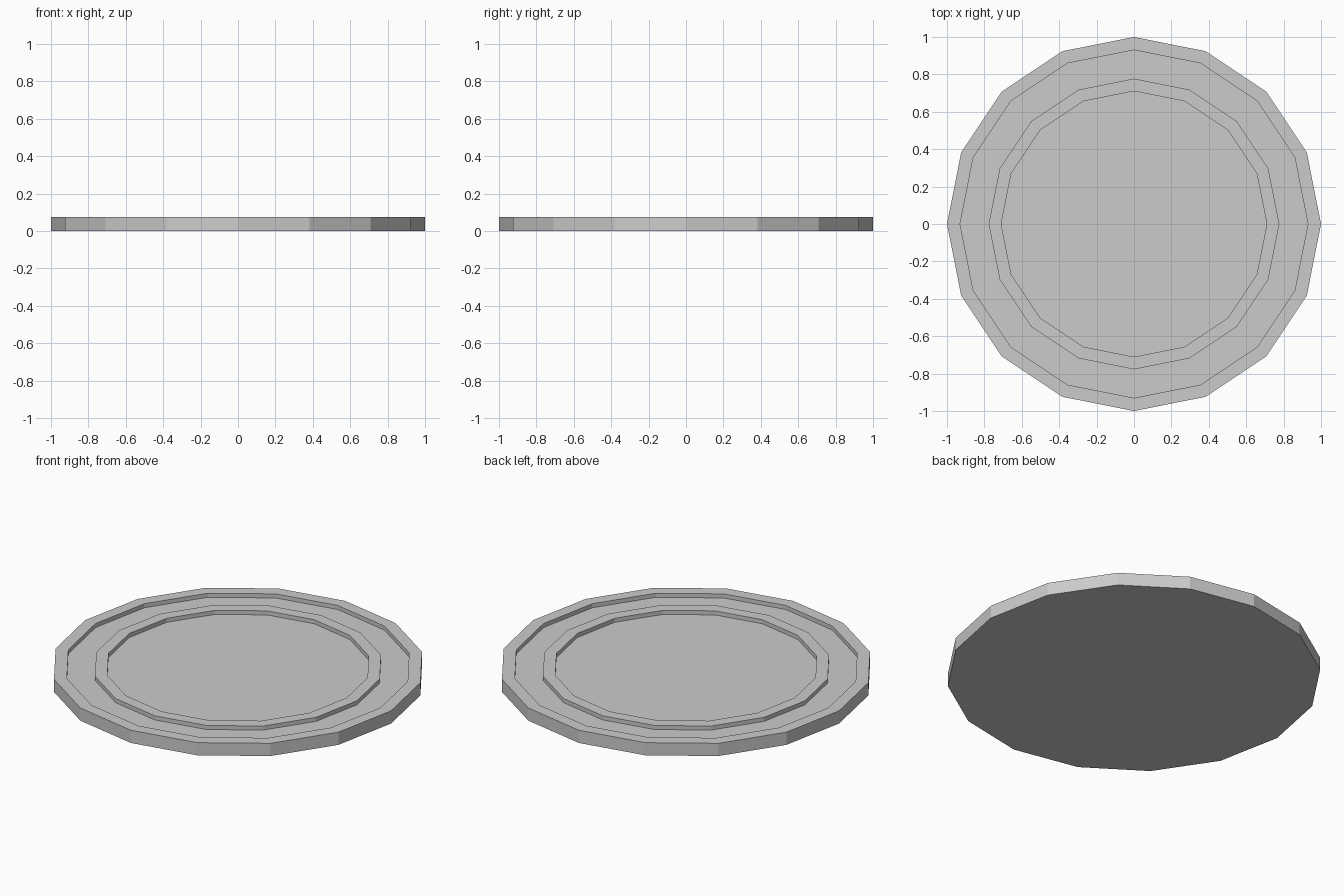
import bpy, bmesh
from math import cos, sin, tau

if "Cube" in bpy.data.objects:
    bpy.data.objects.remove(bpy.data.objects["Cube"])

SIDES = 16
TOP, FLOOR = 0.075, 0.051

# Half profile (radius, height) from the bottom edge to the recessed centre
PROFILE = [
    (1.0, 0.0), (1.0, TOP),        # outer wall
    (0.93, TOP), (0.93, FLOOR),    # outer rim, groove wall
    (0.777, FLOOR), (0.777, TOP),  # groove floor, inner wall
    (0.71, TOP), (0.71, FLOOR),    # raised inner ring, centre recess
]


def lathe(name, profile, sides):
    bm = bmesh.new()
    rings = [[bm.verts.new((r * cos(tau * i / sides), r * sin(tau * i / sides), z))
              for i in range(sides)] for r, z in profile]
    for a, b in zip(rings, rings[1:]):
        for i in range(sides):
            j = (i + 1) % sides
            bm.faces.new((a[i], a[j], b[j], b[i]))
    bm.faces.new(rings[0][::-1])
    bm.faces.new(rings[-1])
    bmesh.ops.recalc_face_normals(bm, faces=bm.faces)
    mesh = bpy.data.meshes.new(name)
    bm.to_mesh(mesh)
    bm.free()
    obj = bpy.data.objects.new(name, mesh)
    bpy.context.collection.objects.link(obj)
    return obj


# Faceted round plate with two raised rings
lathe("ringed_disc", PROFILE, SIDES)
